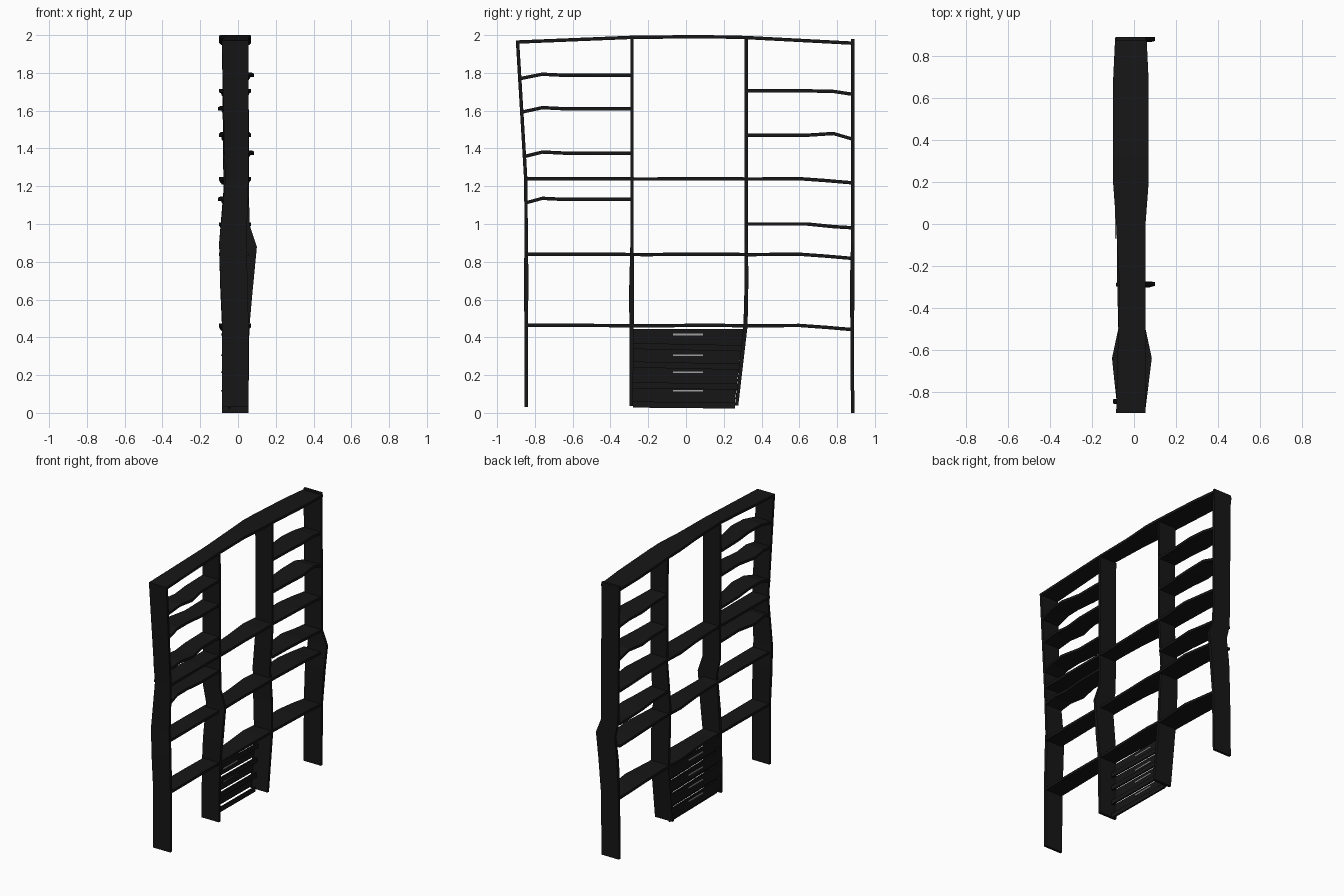
import bpy, bmesh

if "Cube" in bpy.data.objects:
    bpy.data.objects.remove(bpy.data.objects["Cube"])


def material(name, c):
    m = bpy.data.materials.new(name)
    m.diffuse_color = (c, c, c, 1)
    m.use_nodes = True
    m.node_tree.nodes["Principled BSDF"].inputs["Base Color"].default_value = m.diffuse_color
    return m


BLACK = material("black_paint", 0.008)
STEEL = material("brushed_steel", 0.35)


def loft(name, sections, mat):
    """Closed solid through a list of four-cornered sections."""
    bm = bmesh.new()
    rings = [[bm.verts.new(p) for p in s] for s in sections]
    for a, b in zip(rings, rings[1:]):
        for i in range(4):
            j = (i + 1) % 4
            bm.faces.new((a[i], a[j], b[j], b[i]))
    bm.faces.new(rings[0][::-1])
    bm.faces.new(rings[-1])
    bmesh.ops.recalc_face_normals(bm, faces=bm.faces)
    me = bpy.data.meshes.new(name)
    bm.to_mesh(me)
    bm.free()
    me.materials.append(mat)
    ob = bpy.data.objects.new(name, me)
    bpy.context.collection.objects.link(ob)
    return ob


def shelf(name, stations, t=0.018):
    """stations: (y, z, back x, front x)"""
    h = t / 2
    loft(name, [[(a, y, z - h), (b, y, z - h), (b, y, z + h), (a, y, z + h)]
                for y, z, a, b in stations], BLACK)


def post(name, stations):
    """stations: (z, y, half thickness, x min, x max)"""
    loft(name, [[(a, y - h, z), (b, y - h, z), (b, y + h, z), (a, y + h, z)]
                for z, y, h, a, b in stations], BLACK)


def panel(name, x0, x1, left, right, mat=BLACK):
    """Slab facing x; left and right are (y low, z low, y high, z high)."""
    loft(name, [[(x, left[0], left[1]), (x, right[0], right[1]),
                 (x, right[2], right[3]), (x, left[2], left[3])]
                for x in (x0, x1)], mat)


# Upright posts, bulging alternately to either side
H = 0.009
post("post_outer_left", [
    (.03, -.846, H, -.085, .055), (.5, -.846, H + .001, -.085, .055),
    (.72, -.846, .012, -.095, .05), (.9, -.846, H, -.10, .045),
    (1.23, -.848, H, -.068, .055), (1.97, -.892, H, -.085, .055)])
post("post_inner_left", [
    (.037, -.29, H, -.085, .055), (.45, -.288, .011, -.08, .06),
    (.62, -.288, .014, -.07, .075), (.88, -.286, H, -.05, .10),
    (1.0, -.286, H, -.075, .06), (1.98, -.286, H, -.08, .055)])
post("post_inner_right", [
    (.04, .268, H, -.085, .055), (.46, .315, .011, -.085, .055),
    (.68, .32, .01, -.095, .05), (.9, .32, H, -.10, .035),
    (1.2, .32, H, -.075, .055), (1.98, .32, H, -.08, .055)])
post("post_outer_right", [
    (0, .882, H, -.085, .055), (.45, .88, .01, -.08, .06),
    (.7, .88, .012, -.07, .08), (.88, .882, H, -.05, .10),
    (.98, .882, H, -.075, .06), (1.98, .882, H, -.085, .055)])

# Arched top board
shelf("top_board", [
    (-.9, 1.963, -.085, .055), (-.29, 1.988, -.07, .055),
    (0, 1.991, -.085, .055), (.2, 1.99, -.10, .07), (.32, 1.987, -.10, .07),
    (.68, 1.968, -.10, .07), (.89, 1.957, -.09, .06)])

# Full-width shelves, drooping at the right
for i, z in enumerate((.463, .84, 1.24)):
    shelf(f"long_shelf_{i + 1}", [
        (-.848, z, -.08, .055), (-.5, z, -.075, .055), (-.2, z - .002, -.07, .055),
        (0, z, -.08, .055), (.2, z, -.10, .06), (.34, z - .002, -.09, .055),
        (.6, z, -.10, .068), (.74, z - .01, -.095, .06),
        (.88, z - .022, -.085, .055)])

# Short shelves on the left, waving to alternate sides
for i, (z, s) in enumerate(((1.13, -1), (1.375, 1), (1.61, -1), (1.787, 1))):
    a, b = (-.06, .085) if s > 0 else (-.105, .04)
    y0 = -.848 - max(0, z - 1.23) * .06
    shelf(f"left_shelf_{i + 1}", [
        (y0, z - .018, -.08, .055), (-.76, z + .006, (a - .08) / 2, (b + .055) / 2),
        (-.64, z, a, b), (-.5, z, -.075, .055), (-.29, z, -.08, .055)])

# Short shelves on the right
for i, (z, lift, drop) in enumerate(((1.0, -.014, .02), (1.47, .009, .02), (1.705, -.003, .018))):
    shelf(f"right_shelf_{i + 1}", [
        (.32, z, -.08, .055), (.5, z, -.085, .06), (.64, z, -.10, .068),
        (.78, z + lift, -.09, .06), (.88, z - drop, -.085, .055)])


# Drawer stack: fronts, rails behind the gaps, bar handles
def side(z):
    return .258 + (z - .05) * .115


left_z = [.455, .36, .262, .152, .05]
right_z = [.455, .348, .25, .145, .045]
handles = (.415, .306, .215, .117)
for i in range(4):
    lt, rt = left_z[i] - .01, right_z[i] - .01
    lb, rb = left_z[i + 1] + .01, right_z[i + 1] + .01
    panel(f"drawer_front_{i + 1}", -.082, -.07,
          (-.28, lb, -.28, lt), (side(rb), rb, side(rt), rt))
    panel(f"drawer_rail_{i + 1}", -.052, -.04,
          (-.28, lb - .032, -.28, lb), (side(rb), rb - .032, side(rb), rb))
    z = handles[i]
    panel(f"drawer_handle_{i + 1}", -.09, -.066,
          (-.07, z - .004, -.07, z + .004), (.09, z - .004, .09, z + .004), STEEL)
